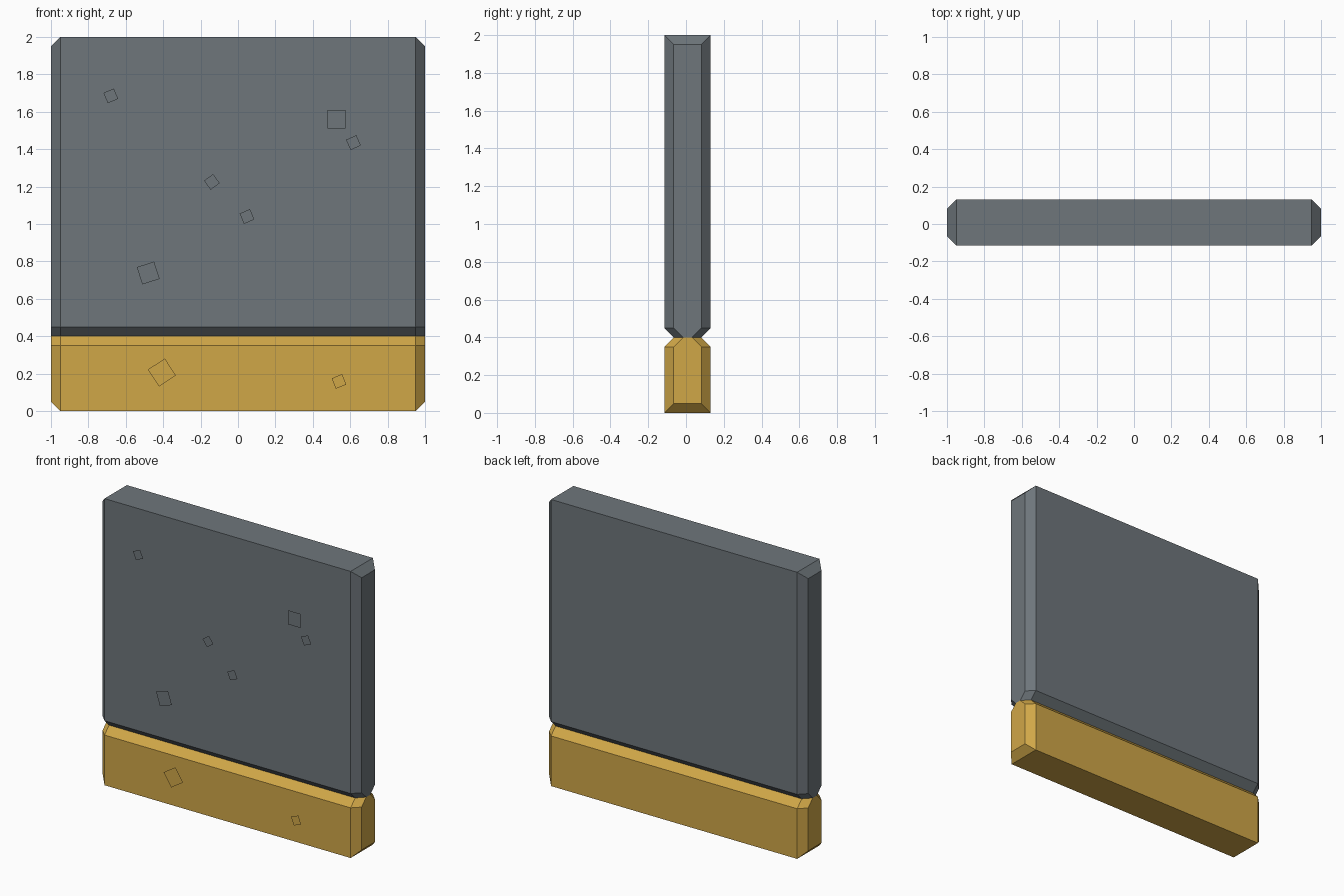
import bpy
import math

if "Cube" in bpy.data.objects:
    bpy.data.objects.remove(bpy.data.objects["Cube"])

H = 0.123      # half thickness of the slab
YC = 0.008     # slab centre; the chips float just in front of it
B = 0.05       # chamfer


def material(name, rgb):
    m = bpy.data.materials.new(name)
    m.diffuse_color = (*rgb, 1)
    m.use_nodes = True
    m.node_tree.nodes["Principled BSDF"].inputs["Base Color"].default_value = m.diffuse_color
    return m


slate = material("slate grey", (0.156, 0.181, 0.198))
gold = material("gold", (0.63, 0.385, 0.064))


def make_object(name, verts, faces, mat):
    me = bpy.data.meshes.new(name)
    me.from_pydata(verts, [], faces)
    me.materials.append(mat)
    ob = bpy.data.objects.new(name, me)
    bpy.context.collection.objects.link(ob)
    return ob


def ring(inset, z_mid, z_end):
    """Eight-sided ring: long faces at x +-0.95, narrow end faces at x +-1."""
    a, b = H - inset, H - B - inset
    pts = [(-0.95, -a, z_mid), (0.95, -a, z_mid), (1, -b, z_end), (1, b, z_end),
           (0.95, a, z_mid), (-0.95, a, z_mid), (-1, b, z_end), (-1, -b, z_end)]
    return [(x, y + YC, z) for x, y, z in pts]


def loft(name, rings, cap_ring, mat):
    verts = [p for r in rings for p in r]
    faces = []
    for k in range(len(rings) - 1):
        for i in range(8):
            j = (i + 1) % 8
            faces.append((8*k + i, 8*k + j, 8*k + 8 + j, 8*k + 8 + i))
    # outer cap: flat middle with a sloped chamfer at each end
    caps = [(0, 1, 4, 5), (1, 2, 3, 4), (0, 5, 6, 7)]
    for f in caps:
        f = [8*cap_ring + i for i in f]
        faces.append(f if cap_ring else f[::-1])
    make_object(name, verts, faces, mat)


# upper slab and lower band, meeting in a V groove at z = 0.4
loft("upper_slab", [ring(B, 0.4, 0.4), ring(0, 0.45, 0.45), ring(0, 2, 1.95)], 2, slate)
loft("lower_band", [ring(0, 0, 0.05), ring(0, 0.35, 0.35), ring(B, 0.4, 0.4)], 0, gold)

# small square chips on the front: x, z, size, angle
chips = [(-0.68, 1.685, 0.06, 23), (0.527, 1.56, 0.098, 0), (0.617, 1.435, 0.06, 24),
         (-0.14, 1.225, 0.06, 36), (0.048, 1.04, 0.06, 23), (-0.48, 0.738, 0.097, 18),
         (-0.407, 0.206, 0.108, 33), (0.54, 0.158, 0.06, 22)]
for n, (x, z, s, ang) in enumerate(chips, 1):
    r = s / math.sqrt(2)
    verts = []
    for k in range(4):
        t = math.radians(ang + 45 + 90*k)
        verts.append((x + r*math.cos(t), -(H + YC), z + r*math.sin(t)))
    make_object(f"front_chip_{n}", verts, [(0, 1, 2, 3)], slate if z > 0.4 else gold)
